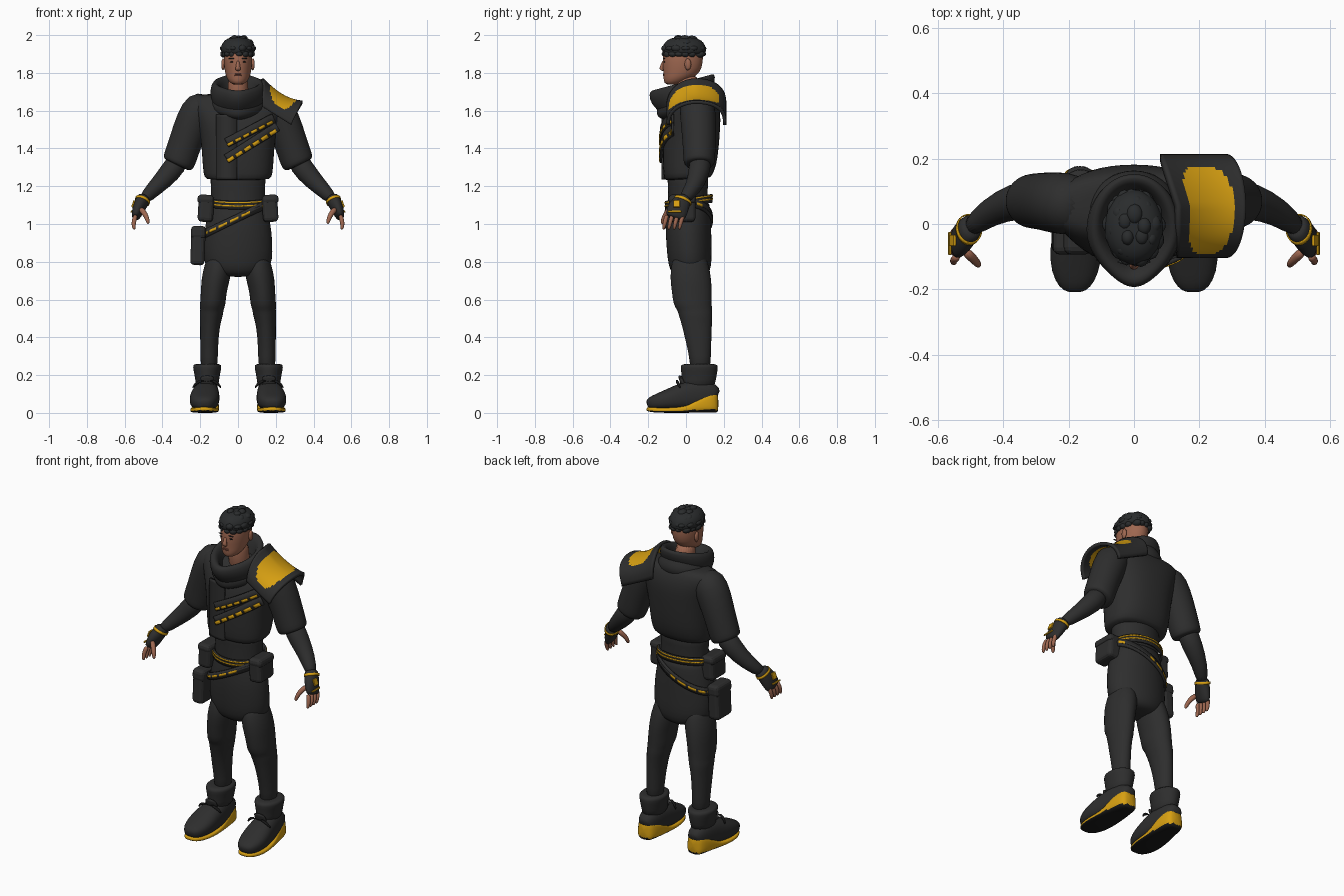
import bpy, bmesh, math, random
from mathutils import Vector, Matrix, Euler

old = bpy.data.objects.get("Cube")
if old:
    bpy.data.objects.remove(old, do_unlink=True)


def material(name, r, g, b):
    m = bpy.data.materials.new(name)
    m.use_nodes = True
    m.diffuse_color = (r, g, b, 1)
    for node in m.node_tree.nodes:
        if node.type == 'BSDF_PRINCIPLED':
            node.inputs["Base Color"].default_value = (r, g, b, 1)
    return m


CLOTH = material("charcoal cloth", .027, .027, .027)
GOLD = material("amber yellow", .68, .35, .006)
SKIN = material("brown skin", .34, .135, .08)
HAIR = material("dark hair", .023, .025, .026)
BLACK = material("black rubber", .01, .01, .01)
LIP = material("lip brown", .25, .085, .055)


def finish(name, bm, mats, smooth=True, sub=0, thick=0, bevel=0):
    bmesh.ops.recalc_face_normals(bm, faces=bm.faces[:])
    mesh = bpy.data.meshes.new(name)
    bm.to_mesh(mesh)
    bm.free()
    for m in mats:
        mesh.materials.append(m)
    for f in mesh.polygons:
        f.use_smooth = smooth
    ob = bpy.data.objects.new(name, mesh)
    bpy.context.collection.objects.link(ob)
    if thick:
        mod = ob.modifiers.new("thickness", 'SOLIDIFY')
        mod.thickness, mod.offset = thick, 0
    if bevel:
        mod = ob.modifiers.new("round edges", 'BEVEL')
        mod.width, mod.segments = bevel, 3
    if sub:
        mod = ob.modifiers.new("smooth form", 'SUBSURF')
        mod.levels = mod.render_levels = sub
    return ob


def power(value, p):
    return math.copysign(abs(value) ** (2 / p), value)


def loft(name, mat, rings, tilt=None, n=24, p=2, point=0, caps=True, sub=1, thick=0):
    """Skin rings (x, y, z, radius, radius); flat with a tilt, else square to the path."""
    bm = bmesh.new()
    centres = [Vector(r[:3]) for r in rings]
    rows = []
    for i, (c, r) in enumerate(zip(centres, rings)):
        if tilt is None:
            t = (centres[min(i + 1, len(rings) - 1)] - centres[max(i - 1, 0)]).normalized()
            u = (Vector((1, 0, 0)) - t * t.x).normalized()
            v = t.cross(u)
        else:
            u, v = Vector((1, 0, tilt[0])), Vector((0, 1, tilt[1]))
        row = []
        for k in range(n):
            a = math.tau * k / n
            ca, sa = power(math.cos(a), p), power(math.sin(a), p)
            squeeze = 1 - point * max(0, -sa) ** 2
            row.append(bm.verts.new(c + u * r[3] * ca * squeeze + v * r[4] * sa))
        rows.append(row)
    for a, b in zip(rows, rows[1:]):
        for k in range(n):
            bm.faces.new((a[k], a[(k + 1) % n], b[(k + 1) % n], b[k]))
    if caps:
        bm.faces.new(rows[0])
        bm.faces.new(rows[-1])
    return finish(name, bm, [mat], sub=sub, thick=thick)


def box(name, mat, loc, size, rot=(0, 0, 0), bevel=.022):
    bm = bmesh.new()
    bmesh.ops.create_cube(bm, size=1, matrix=Matrix.LocRotScale(Vector(loc), Euler(rot), Vector(size)))
    return finish(name, bm, [mat], smooth=False, bevel=bevel)


def blobs(name, mat, items, detail=2):
    bm = bmesh.new()
    for loc, size in items:
        bmesh.ops.create_icosphere(bm, subdivisions=detail, radius=1,
                                   matrix=Matrix.LocRotScale(Vector(loc), None, Vector(size)))
    return finish(name, bm, [mat])


def chest_ribbon(name, mat, a, b, width, lift, dashed=False, steps=24):
    """Lay a band on the chest between two (x, z) points."""
    a, b = Vector(a), Vector(b)
    side = (b - a).orthogonal().normalized() * width / 2
    bm = bmesh.new()
    rows = []
    for i in range(steps + 1):
        row = []
        for s in (-1, 0, 1):
            q = a.lerp(b, i / steps) + side * s
            bulge = max(0, 1 - abs(q.x / .205) ** 2.4) ** (1 / 2.4)
            row.append(bm.verts.new((q.x, min(.03 - .152 * bulge, -.06) - lift, q.y)))
        rows.append(row)
    for i, (r, s) in enumerate(zip(rows, rows[1:])):
        if not (dashed and i % 4 == 3):
            for k in range(2):
                bm.faces.new((r[k], r[k + 1], s[k + 1], s[k]))
    return finish(name, bm, [mat], thick=.004 if dashed else .014)


# Torso, cropped jacket and chest straps
loft("shirt", CLOTH, [(0, .01, z, r, d) for z, r, d in
     ((1.02, .15, .11), (1.14, .143, .105), (1.2, .143, .105), (1.32, .16, .12))], (0, 0))
loft("jacket", CLOTH, [(0, .01, 1.235, .165, .115), (0, .01, 1.245, .18, .127), (0, .02, 1.3, .188, .143),
     (0, .025, 1.4, .193, .15), (0, .03, 1.5, .205, .152), (0, .04, 1.58, .23, .145),
     (0, .05, 1.64, .255, .12), (0, .055, 1.675, .25, .095), (0, .055, 1.69, .17, .07)],
     (0, .06), p=2.4)
chest_ribbon("front_flap", CLOTH, (-.06, 1.235), (-.06, 1.58), .11, 0)
for name, a, b, wide in (("upper", (-.06, 1.43), (.19, 1.56), .014), ("lower", (-.06, 1.345), (.21, 1.515), .019)):
    chest_ribbon(name + "_chest_strap", CLOTH, a, b, .05, .01)
    drop = Vector((.004, -.012))
    chest_ribbon(name + "_strap_stripe", GOLD, Vector(a) + drop, Vector(b) + drop, wide, .019, True)

# Hood collar and the scarf fold beneath it
loft("hood_collar", CLOTH, [(0, -.02, 1.63, .13, .125), (0, -.02, 1.68, .15, .165), (0, -.02, 1.735, .144, .179),
     (0, -.02, 1.757, .122, .162), (0, -.015, 1.735, .095, .125), (0, -.01, 1.66, .08, .1)],
     (0, .27), n=32, point=.3, caps=False)
loft("scarf_fold", CLOTH, [(0, .01, 1.59, .11, .125), (0, .005, 1.61, .15, .158), (0, .005, 1.65, .158, .163),
     (0, 0, 1.69, .13, .145)], (0, .3), n=32, point=.3, caps=False)

# Neck, head and face
loft("neck", SKIN, [(0, .015, 1.6, .06, .06), (0, .01, 1.7, .055, .06), (0, 0, 1.8, .055, .07)], (0, 0))
loft("head", SKIN, [(0, -.075, 1.738, .022, .025), (0, -.065, 1.745, .04, .05), (0, -.045, 1.77, .06, .075),
     (0, -.022, 1.8, .069, .098), (0, -.018, 1.85, .077, .108), (0, -.014, 1.92, .077, .108),
     (0, -.01, 1.97, .05, .07)], (0, 0))
loft("nose", SKIN, [(0, -.117, 1.868, .008, .006), (0, -.126, 1.84, .01, .01),
     (0, -.131, 1.82, .016, .013), (0, -.122, 1.81, .012, .006)], (0, 0), n=12)
blobs("ears", SKIN, [((s * .079, .01, 1.845), (.01, .018, .032)) for s in (1, -1)])
blobs("eyes", BLACK, [((s * .033, -.114, 1.858), (.01, .004, .004)) for s in (1, -1)])
blobs("eyebrows", HAIR, [((s * .034, -.116, 1.876), (.017, .005, .003)) for s in (1, -1)])
blobs("lips", LIP, [((0, -.117, z), (.02, .006, .004)) for z in (1.786, 1.793)])

# Cropped hair with ragged overlapping locks
random.seed(4)
loft("hair_cap", HAIR, [(0, -.008, 1.89, .084, .112), (0, -.01, 1.915, .091, .118), (0, -.01, 1.945, .091, .115),
     (0, -.01, 1.975, .072, .092), (0, -.01, 1.99, .035, .05)], (0, 0))
locks = []
for level, count, spread in ((1.9, 15, .93), (1.93, 13, .95), (1.96, 10, .75), (1.98, 5, .4)):
    for k in range(count):
        a = math.tau * (k + random.random() / 2) / count
        size = random.uniform(.022, .032)
        locks.append(((math.cos(a) * .077 * spread, math.sin(a) * .1 * spread - .01, level),
                      (size * .8, size, random.uniform(.014, .022))))
blobs("hair_locks", HAIR, locks)

# Flared shoulder guard with a rounded coloured panel
bm = bmesh.new()
NU, NV = 24, 40
grid = []
for i in range(NU + 1):
    u = i / NU
    row = []
    for j in range(NV + 1):
        c, s = math.cos(math.pi * j / NV), math.sin(math.pi * j / NV)
        top, low = 1.765 - .23 * u + .11 * u * u, 1.62 - .095 * u
        rise = max(s, 0) ** (.9 if c > 0 else .65)
        x = .13 + .212 * u - .06 * u * (1 - s) - .05 * (1 - u) * max(0, -c)
        row.append(bm.verts.new((x, .055 - .15 * c, low + (top - low) * rise)))
    grid.append(row)
for i in range(NU):
    for j in range(NV):
        f = bm.faces.new((grid[i][j], grid[i + 1][j], grid[i + 1][j + 1], grid[i][j + 1]))
        along = ((i + .5) / NU - .49) / .33
        around = (math.cos(math.pi * (j + .5) / NV) - .08) / .84
        f.material_index = int(along ** 4 + around ** 4 < 1)
finish("shoulder_guard", bm, [CLOTH, GOLD], thick=.018)

# Hips and belts
loft("trouser_hips", CLOTH, [(0, .015, 1.13, .145, .11), (0, .015, 1.08, .15, .115), (0, .012, 1, .176, .122),
     (0, .015, .9, .184, .121), (0, .02, .81, .184, .118), (0, .022, .755, .165, .108),
     (0, .025, .728, .11, .085), (0, .025, .72, .05, .05)], (0, 0))
loft("waist_belt", CLOTH, [(0, .015, z, .154, .12) for z in (1.095, 1.14)],
     (0, .15), caps=False, sub=0, thick=.01, n=48)
for k, z in enumerate((1.11, 1.127)):
    loft("belt_stripe_%d" % k, GOLD, [(0, .015, z + h, .16, .126) for h in (0, .008)],
         (0, .15), caps=False, sub=0, thick=.004, n=48)
loft("slanted_belt", CLOTH, [(-.012, .012, z, .174, .124) for z in (1.005, 1.05)],
     (.48, 0), caps=False, sub=0, thick=.01, n=48)
stripe = loft("slanted_belt_stripe", GOLD, [(-.012, .012, z, .18, .13) for z in (1.02, 1.034)],
              (.48, 0), caps=False, sub=0, thick=.004, n=72)
stripe.data.materials.append(CLOTH)
for f in stripe.data.polygons:
    limit = .08 if f.center.y < 0 else 0
    f.material_index = int(f.index % 4 == 3 or limit < f.center.x < .13)

# Pouches
for side, s in (("left", 1), ("right", -1)):
    box(side + "_hip_pouch", CLOTH, (s * .17, -.02, 1.082), (.082, .14, .142), (0, s * -.06, 0))
    box(side + "_hip_pouch_flap", CLOTH, (s * .171, -.02, 1.13), (.088, .146, .05), (0, s * -.06, 0))
box("thigh_pouch", CLOTH, (-.212, -.02, .882), (.075, .14, .2), (0, .04, 0))
box("thigh_pouch_flap", CLOTH, (-.209, -.02, .955), (.08, .147, .07), (0, .04, 0))

for side, s in (("left", 1), ("right", -1)):
    def limb(part, mat, rings, **options):
        return loft(side + "_" + part, mat, [(s * r[0],) + r[1:] for r in rings], **options)

    # Arm
    limb("sleeve", CLOTH, [(.14, .055, 1.64, .06, .07), (.195, .06, 1.62, .1, .095), (.235, .065, 1.55, .096, .095),
         (.28, .07, 1.43, .087, .088), (.306, .07, 1.35, .089, .085), (.318, .07, 1.32, .085, .082),
         (.323, .07, 1.31, .07, .068)])
    limb("forearm", CLOTH, [(.3, .08, 1.36, .06, .06), (.36, .07, 1.27, .058, .058),
         (.44, .04, 1.19, .043, .043), (.51, -.02, 1.12, .03, .032)])
    limb("glove", CLOTH, [(.492, -.005, 1.145, .036, .04), (.505, -.015, 1.125, .037, .044),
         (.523, -.04, 1.09, .035, .057), (.54, -.055, 1.045, .026, .055), (.545, -.06, 1.03, .018, .045)])
    limb("glove_stripe", GOLD, [(.503, -.014, 1.13, .039, .046), (.508, -.019, 1.118, .039, .048)],
         caps=False, sub=0, thick=.004)
    box(side + "_glove_badge", GOLD, (s * .555, -.05, 1.107), (.009, .034, .038), (0, s * -.35, 0), .002)
    box(side + "_knuckle_stripe", GOLD, (s * .564, -.06, 1.066), (.008, .07, .01), (0, s * -.35, 0), .002)
    for k in range(4):
        y = -.1 + .028 * k
        limb("finger_%d" % k, SKIN, [(.54, y, 1.05, .014, .013), (.552, y - .01, 1.015, .013, .012),
             (.553, y - .017, .985, .011, .01), (.548, y - .02, .97, .006, .006)], n=10)
    limb("thumb", SKIN, [(.52, -.08, 1.085, .018, .018), (.488, -.11, 1.05, .014, .014),
         (.477, -.124, 1.015, .012, .012), (.475, -.127, 1, .006, .006)], n=10)

    # Leg with gathered folds at the knee
    limb("trouser_leg", CLOTH, [(.1, .02, .86, .05, .07), (.103, .02, .79, .074, .1), (.118, .025, .71, .077, .11),
         (.13, .032, .63, .067, .106), (.134, .035, .57, .069, .102), (.138, .046, .545, .061, .092),
         (.141, .05, .52, .063, .09), (.146, .056, .48, .054, .082), (.152, .064, .4, .049, .071),
         (.153, .075, .3, .046, .057), (.153, .075, .22, .045, .055)], tilt=(0, 0))

    # High boot, sole and laces
    limb("boot_cuff", CLOTH, [(.163, .07, .26, .06, .08), (.163, .07, .255, .078, .1), (.163, .07, .225, .073, .098),
         (.163, .07, .18, .063, .09), (.163, .06, .12, .06, .09)], tilt=(0, 0))
    limb("boot_upper", CLOTH, [(.165, .163, .08, .03, .04), (.165, .15, .09, .05, .065), (.167, .08, .1, .064, .08),
         (.17, 0, .09, .072, .078), (.178, -.08, .072, .082, .06), (.181, -.15, .058, .073, .044),
         (.181, -.195, .05, .048, .032), (.181, -.208, .047, .022, .015)], p=2.5)
    sole = limb("boot_sole", GOLD, [(.165, .172, .06, .03, .055), (.165, .155, .06, .053, .06),
                (.167, .1, .05, .065, .05), (.17, .04, .031, .07, .031), (.173, 0, .018, .072, .018),
                (.178, -.08, .014, .078, .014), (.181, -.15, .015, .069, .014),
                (.181, -.195, .018, .045, .013), (.181, -.209, .022, .023, .009)], p=3.5)
    sole.data.materials.append(BLACK)
    for f in sole.data.polygons:
        f.material_index = int(f.normal.z < -.5 or f.center.z < .011)
    limb("boot_tongue", CLOTH, [(.165, -.005, .13, .04, .02), (.164, -.02, .17, .04, .014),
         (.163, -.035, .2, .036, .01)], tilt=(0, 0), n=16)
    for k, d in enumerate((-1, 1)):
        limb("lace_loop_%d" % k, BLACK, [(.165, -.045, .165, .008, .008), (.165 + d * .03, -.05, .175, .01, .01),
             (.165 + d * .065, -.04, .15, .008, .008), (.165 + d * .075, -.03, .13, .004, .004)], n=8)
